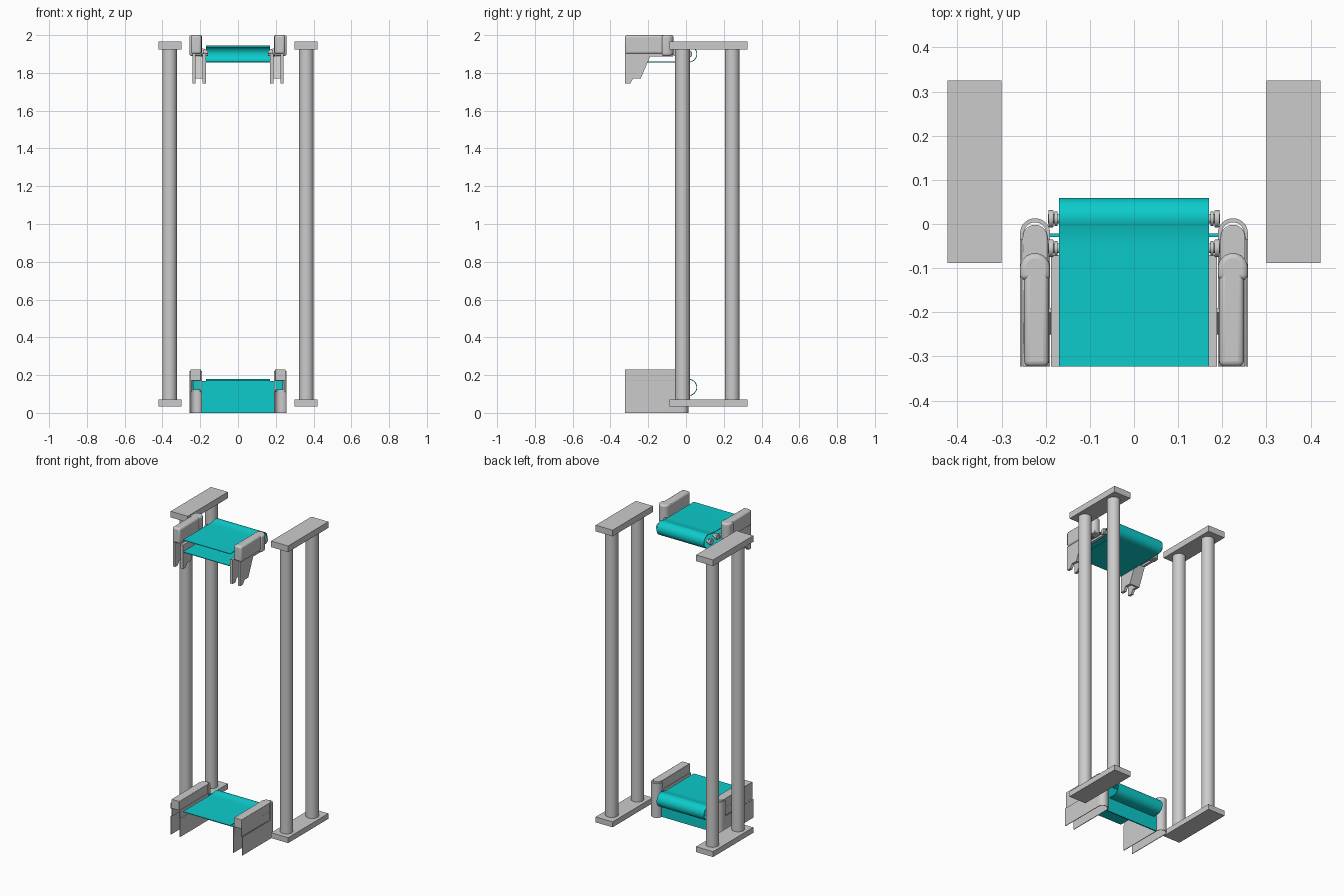
import bpy, bmesh, math
from mathutils import Vector

cube = bpy.data.objects.get("Cube")
if cube:
    bpy.data.objects.remove(cube, do_unlink=True)


def material(name, color):
    m = bpy.data.materials.new(name)
    m.use_nodes = True
    m.diffuse_color = color
    m.node_tree.nodes["Principled BSDF"].inputs["Base Color"].default_value = color
    return m


GREY = material("light grey", (0.6, 0.6, 0.6, 1))
TEAL = material("teal", (0.004, 0.6, 0.6, 1))


def finish(name, bm, mat, bevel=0.0):
    bmesh.ops.recalc_face_normals(bm, faces=bm.faces)
    mesh = bpy.data.meshes.new(name)
    bm.to_mesh(mesh)
    bm.free()
    mesh.materials.append(mat)
    ob = bpy.data.objects.new(name, mesh)
    bpy.context.collection.objects.link(ob)
    if bevel:
        mod = ob.modifiers.new("rounding", "BEVEL")
        mod.width = bevel
        mod.segments = 4
        mod.limit_method = "ANGLE"
        mod.angle_limit = math.radians(50)
    bpy.ops.object.select_all(action="DESELECT")
    ob.select_set(True)
    bpy.context.view_layer.objects.active = ob
    bpy.ops.object.shade_smooth_by_angle(angle=math.radians(35))
    return ob


def prism(name, outline, axis, lo, hi, mat, bevel=0.0):
    """Extrude a 2D outline along x (y,z points), y (x,z points) or z (x,y points)."""
    place = {"x": lambda a, b, d: (d, a, b),
             "y": lambda a, b, d: (a, d, b),
             "z": lambda a, b, d: (a, b, d)}[axis]
    bm = bmesh.new()
    face = bm.faces.new([bm.verts.new(place(a, b, lo)) for a, b in outline])
    ext = bmesh.ops.extrude_face_region(bm, geom=[face])["geom"]
    moved = [v for v in ext if isinstance(v, bmesh.types.BMVert)]
    bmesh.ops.translate(bm, verts=moved, vec=place(0, 0, hi - lo))
    return finish(name, bm, mat, bevel)


def box(name, x, y, z, mat, bevel=0.0):
    outline = [(x[0], y[0]), (x[1], y[0]), (x[1], y[1]), (x[0], y[1])]
    return prism(name, outline, "z", z[0], z[1], mat, bevel)


def arc(a, b, r, start, end, n=16):
    angles = [math.radians(start + (end - start) * i / n) for i in range(n + 1)]
    return [(a + r * math.cos(t), b + r * math.sin(t)) for t in angles]


def ribbon(path, t):
    """Give an open path a thickness, to its right-hand side."""
    pts = [Vector(p) for p in path]
    inner = []
    for i, p in enumerate(pts):
        d = (pts[min(i + 1, len(pts) - 1)] - pts[max(i - 1, 0)]).normalized()
        inner.append((p.x + d.y * t, p.y - d.x * t))
    return list(path) + inner[::-1]


def span(s, a, b):
    return tuple(sorted((s * a, s * b)))


FRONT = -0.323
ROLL_Y, ROLL_R = 0.014, 0.045

# Belts: a flat top sheet wrapping round the back roller
for name, zc, tail in (("upper", 1.9, FRONT), ("lower", 0.135, -0.03)):
    path = [(FRONT, zc + 0.037), (-0.05, zc + 0.037), (-0.007, zc + 0.04)]
    path += arc(ROLL_Y, zc, ROLL_R, 110, -90, 28) + [(tail, zc - ROLL_R)]
    prism(name + "_belt", ribbon(path, 0.004), "x", -0.17, 0.17, TEAL)

# Teal panel closing the lower back, wider at its top
prism("lower_back_panel",
      [(-0.19, 0), (0.19, 0), (0.19, 0.12), (0.237, 0.12), (0.237, 0.17),
       (-0.237, 0.17), (-0.237, 0.12), (-0.19, 0.12)], "y", -0.03, -0.022, TEAL)

for s, side in ((1, "left"), (-1, "right")):
    # Pillar frame
    for label, z in (("base", (0.035, 0.07)), ("cap", (1.925, 1.965))):
        box(f"{side}_pillar_{label}", span(s, 0.3, 0.422), (-0.088, 0.325), z, GREY)
    for label, y in (("front", -0.018), ("back", 0.245)):
        prism(f"{side}_{label}_pillar", arc(s * 0.362, y, 0.039, 0, 348.75, 31),
              "z", 0.07, 1.925, GREY)

    # Upper rail and its round end post
    cx = s * 0.224
    box(f"{side}_upper_rail", span(s, 0.193, 0.249), (FRONT, -0.1),
        (1.9, 2.0), GREY, 0.013)
    post = [(cx - 0.034, -0.127)] + arc(cx, -0.1, 0.034, 180, 0) + [(cx + 0.034, -0.127)]
    prism(f"{side}_upper_post", post, "z", 1.89, 2.0, GREY, 0.012)

    # Bracket plates hanging from the upper rail
    plate = [(FRONT, 1.745), (-0.295, 1.745), (-0.28, 1.77), (-0.24, 1.77),
             (-0.19, 1.887), (-0.07, 1.887), (-0.07, 1.902), (FRONT, 1.902)]
    for label, x in (("inner", (0.17, 0.188)), ("outer", (0.226, 0.242))):
        lo, hi = span(s, *x)
        prism(f"{side}_{label}_bracket", plate, "x", lo, hi, GREY)
    lo, hi = span(s, 0.188, 0.226)
    prism(f"{side}_bracket_web",
          [(-0.25, 1.77), (-0.24, 1.77), (-0.19, 1.887), (-0.2, 1.887)],
          "x", lo, hi, GREY)

    # Axles with end discs, and the arm that carries them
    lo, hi = span(s, 0.16, 0.195)
    for label, y, z in (("back", 0.012, 1.9), ("front", -0.055, 1.91)):
        prism(f"{side}_{label}_axle", arc(y, z, 0.011, 0, 345, 23), "x", lo, hi, GREY)
        a, b = span(s, 0.173, 0.18)
        prism(f"{side}_{label}_washer", arc(y, z, 0.016, 0, 345, 23), "x", a, b, GREY)
        a, b = span(s, 0.182, 0.194)
        prism(f"{side}_{label}_disc", arc(y, z, 0.02, 0, 345, 23), "x", a, b, GREY, 0.003)

    # Lower rail: solid top over two thin skirts, with a round end post
    rail = [(cx - 0.028, FRONT)] + [(cx - 0.028, -0.03)]
    rail += arc(cx, -0.03, 0.028, 180, 0) + [(cx + 0.028, FRONT)]
    prism(f"{side}_lower_rail", rail, "z", 0.17, 0.23, GREY, 0.011)
    for label, x in (("inner", (0.192, 0.197)), ("outer", (0.247, 0.252))):
        box(f"{side}_{label}_skirt", span(s, *x), (FRONT, -0.02), (0.12, 0.172), GREY)
    cap = [(cx - 0.034, -0.035)] + arc(cx, -0.021, 0.034, 180, 0) + [(cx + 0.034, -0.035)]
    prism(f"{side}_lower_post_shell", ribbon(cap, 0.009), "z", 0.11, 0.222, GREY)

    # Thin hairpin wall below the lower rail, open at the front
    wall = [(cx - 0.034, FRONT)] + arc(cx, -0.021, 0.034, 180, 0) + [(cx + 0.034, FRONT)]
    prism(f"{side}_lower_wall", ribbon(wall, 0.004), "z", 0.0, 0.12, GREY)
